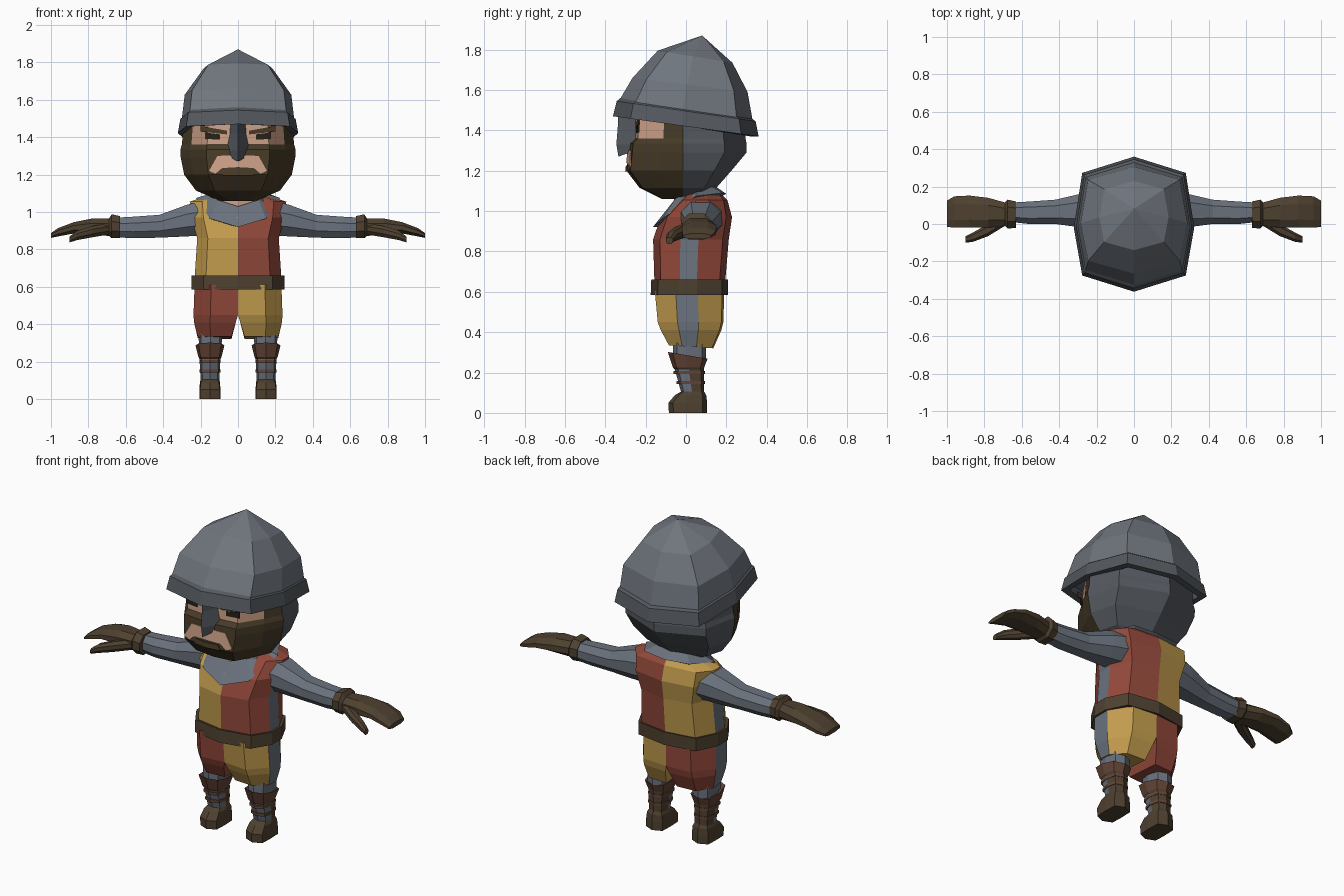
import bpy, bmesh, math
from mathutils import Vector

if "Cube" in bpy.data.objects:
    bpy.data.objects.remove(bpy.data.objects["Cube"])

COLOURS = {
    "steel": (0.162, 0.181, 0.209), "dark_steel": (0.09, 0.10, 0.115),
    "mail": (0.145, 0.168, 0.205), "yellow": (0.54, 0.33, 0.075),
    "red": (0.29, 0.066, 0.043), "leather": (0.076, 0.052, 0.029),
    "beard_brown": (0.064, 0.044, 0.021), "skin": (0.61, 0.352, 0.242),
    "boot_brown": (0.127, 0.058, 0.036), "eye_dark": (0.02, 0.015, 0.01),
}
MATS = {}
for name, c in COLOURS.items():
    MATS[name] = bpy.data.materials.new(name)
    MATS[name].diffuse_color = (*c, 1)


def finish(name, bm, colours, mirror=False):
    bmesh.ops.recalc_face_normals(bm, faces=bm.faces)
    me = bpy.data.meshes.new(name)
    bm.to_mesh(me)
    bm.free()
    ob = bpy.data.objects.new(name, me)
    bpy.context.collection.objects.link(ob)
    for c in colours:
        me.materials.append(MATS[c])
    if mirror:
        mod = ob.modifiers.new("mirror", 'MIRROR')
        mod.use_mirror_merge = False
    return ob


def loft(name, rings, colours, rule=None, mirror=False, closed=False):
    """Skin a list of rings; rule(ring, side, centre) picks the colour."""
    bm = bmesh.new()
    vs = [[bm.verts.new(p) for p in r] for r in rings]
    n = len(rings[0])
    for i in range(len(vs) if closed else len(vs) - 1):
        a, b = vs[i], vs[(i + 1) % len(vs)]
        for j in range(n):
            k = (j + 1) % n
            f = bm.faces.new((a[j], a[k], b[k], b[j]))
            if rule:
                f.material_index = rule(i, j, f.calc_center_median())
    if not closed:
        bm.faces.new(vs[0])
        bm.faces.new(vs[-1])
    bmesh.ops.remove_doubles(bm, verts=bm.verts, dist=0.0005)
    return finish(name, bm, colours, mirror)


def sym(half):
    """Mirror a front-to-back half outline into a full ring."""
    return half + [(-x, y, z) for x, y, z in reversed(half[1:-1])]


def oct_ring(z, rx, yf, yb, tilt=0, cx=0, kx=0.86, ky=0.76):
    """Eight-sided ring; tilt raises the front and lowers the back."""
    cy, ry = (yf + yb) / 2, (yb - yf) / 2
    shape = [(0, -1), (kx, -ky), (1, -0.05), (kx, ky), (0, 1),
             (-kx, ky), (-1, -0.05), (-kx, -ky)]
    return [(cx + u * rx, cy + v * ry, z - v * tilt) for u, v in shape]


def x_ring(x, y0, y1, z0, z1):
    """Eight-sided ring across the x axis, for arms and hands."""
    cy, cz, ry, rz = (y0 + y1) / 2, (z0 + z1) / 2, (y1 - y0) / 2, (z1 - z0) / 2
    return [(x, cy + u * ry, cz + v * rz) for u, v in
            ((-1, -.4), (-1, .4), (-.5, 1), (.5, 1), (1, .4), (1, -.4), (.5, -1), (-.5, -1))]


def plate(name, outline, y_of, colour):
    """Thin mirrored plate lying on the face."""
    bm = bmesh.new()
    f = bm.faces.new([bm.verts.new((x, y_of(x, z) - 0.006, z)) for x, z in outline])
    ext = bmesh.ops.extrude_face_region(bm, geom=[f], use_keep_orig=True)
    for v in ext["geom"]:
        if isinstance(v, bmesh.types.BMVert):
            v.co.y += 0.008
    finish(name, bm, [colour], mirror=True)


# Helmet dome, brim and nose guard
loft("helmet_dome", [
    oct_ring(1.47, .300, -.335, .335, .05), oct_ring(1.50, .300, -.33, .33, .05),
    oct_ring(1.625, .285, -.265, .305, .035), oct_ring(1.765, .185, -.14, .23, .03),
    [(0, .08, 1.87)] * 8][:4] + [oct_ring(1.87, .0001, .0799, .0801)], ["steel"])
loft("helmet_brim", [
    oct_ring(1.42, .285, -.32, .32, .05), oct_ring(1.42, .322, -.362, .36, .05),
    oct_ring(1.495, .308, -.343, .345, .05), oct_ring(1.51, .290, -.325, .325, .05)],
    ["dark_steel"], closed=True)
loft("nose_guard", [
    [(-w, ys, z - d), (0, yr, z), (w, ys, z - d)] for z, w, ys, yr, d in
    ((1.52, .04, -.25, -.335, 0), (1.42, .042, -.25, -.338, 0),
     (1.33, .062, -.25, -.345, 0), (1.27, .055, -.25, -.335, -.03))], ["dark_steel"])


# Head: skin face, beard in front, hood behind
def head_ring(z, sx, yf, yb):
    s = -.015
    return sym([(u * sx, s + (v * (yb - s) if v > 0 else -v * (yf - s)), z) for u, v in
                ((0, -1), (.55, -.93), (.83, -.4), (1, 0), (.86, .65), (0, 1))])


def head_rule(i, j, c):
    m = min(j, 9 - j)
    if m > 2:
        return 2
    return 0 if m < 2 and i == 0 else 1


loft("head", [head_ring(*r) for r in (
    (1.48, .290, -.25, .29), (1.36, .300, -.255, .295), (1.335, .308, -.28, .30),
    (1.29, .306, -.285, .30), (1.20, .288, -.295, .225), (1.115, .225, -.23, .15),
    (1.06, .10, -.12, .08))], ["skin", "beard_brown", "dark_steel"], head_rule)
brow_y = lambda x, z: -.251 + .105 * x
beard_y = lambda x, z: -.295 + .125 * x + .115 * (z - 1.2)
plate("mouth_patch", [(0, 1.305), (.11, 1.30), (.155, 1.22), (.12, 1.205), (.085, 1.235),
                      (0, 1.24)], beard_y, "skin")
plate("mouth", [(0, 1.225), (.07, 1.225), (.085, 1.195), (0, 1.195)], beard_y, "beard_brown")
plate("eyebrows", [(.06, 1.415), (.06, 1.435), (.2, 1.46), (.2, 1.43)], brow_y, "beard_brown")
plate("eyes", [(.095, 1.388), (.095, 1.415), (.175, 1.425), (.175, 1.39)], brow_y, "eye_dark")
loft("neck", [oct_ring(z, .11, -.06, .14) for z in (1.0, 1.13)], ["skin"])


# Torso in two halves of colour with side stripes
def body_ring(z, rx, yf, yb):
    d = yb - yf
    return sym([(u * rx, yf + v * d, z) for u, v in
                ((0, 0), (.74, .09), (1, .36), (1, .6), (.76, .92), (0, 1))])


def torso_rule(i, j, c):
    if min(j, 9 - j) == 2 and i < 2:
        return 2
    return 1 if c.x > 0 else 0


loft("torso", [body_ring(*r) for r in (
    (.60, .235, -.155, .19), (.86, .218, -.163, .212), (.97, .25, -.125, .228),
    (1.055, .258, -.035, .205), (1.09, .16, 0, .17))], ["yellow", "red", "mail"], torso_rule)
loft("belt", [body_ring(*r) for r in (
    (.59, .225, -.14, .18), (.585, .248, -.175, .208), (.66, .248, -.172, .208),
    (.655, .225, -.14, .18))], ["leather"], closed=True)

# Mail collar draped over the shoulders
loft("collar", [
    sym([(0, -.10, .92), (.12, -.05, .95), (.19, .05, 1.04), (.12, .15, 1.07), (0, .17, 1.07)]),
    sym([(0, -.165, .92), (.15, -.115, .965), (.225, .05, 1.075), (.15, .18, 1.09), (0, .20, 1.085)]),
    sym([(0, -.075, 1.03), (.11, -.05, 1.065), (.14, .05, 1.10), (.10, .13, 1.12), (0, .15, 1.12)])],
    ["mail"], closed=True)

# Sleeves, gloves and thumbs
loft("sleeves", [x_ring(*r) for r in (
    (.18, -.03, .18, .875, 1.06), (.27, -.02, .165, .87, 1.04), (.42, .0, .13, .863, .985),
    (.56, .0, .12, .86, .975), (.65, .01, .115, .865, .97))], ["mail"], mirror=True)
loft("gloves", [x_ring(*r) for r in (
    (.63, -.02, .12, .862, .978), (.675, -.025, .13, .86, .988), (.69, -.01, .115, .872, .965),
    (.78, -.02, .14, .88, .965), (.88, -.02, .152, .885, .945), (.96, -.02, .148, .87, .915),
    (1.0, -.015, .125, .862, .888))], ["leather"], mirror=True)
loft("thumbs", [x_ring(*r) for r in (
    (.69, -.01, .07, .88, .94), (.78, -.065, .0, .865, .925), (.86, -.095, -.045, .85, .90),
    (.90, -.10, -.065, .838, .87))], ["leather"], mirror=True)

# Breeches, one leg per colour, with a mail stripe down the outside
for side, colour, label in ((-1, "red", "left"), (1, "yellow", "right")):
    rings = []
    for z, x0, x1, yf, yb in ((.61, 0, .232, -.155, .19), (.45, .0, .238, -.14, .185),
                              (.41, .012, .235, -.125, .175), (.335, .035, .215, -.085, .135)):
        d, w = yb - yf, x1 - x0
        rings.append([(side * (x0 + u * w), yf + v * d, z - .015 * v * (z < .4)) for u, v in
                      ((0, .04), (.62, 0), (1, .3), (1, .62), (.66, .97), (0, 1))])
    loft("breeches_" + label, rings, [colour, "mail"], lambda i, j, c: int(j == 2))

# Stockings above the boots
loft("stockings", [oct_ring(z, r, -.065, .10, cx=.148, kx=.8) for z, r in
                   ((.26, .058), (.37, .066))], ["mail"], mirror=True)


# Boots with flared cuffs, mail shins, straps and blocky feet
def boot_rule(i, j, c):
    if i >= 5:
        return 1
    return 2 if i == 3 and j in (0, 7, 1, 6) else 0


loft("boots", [oct_ring(z, r, yf, yb, t, cx=.15, kx=k) for z, r, yf, yb, t, k in (
    (0, .056, -.085, .105, 0, .95), (.05, .056, -.087, .105, 0, .95),
    (.088, .054, -.055, .10, .0, .9), (.105, .05, -.025, .09, 0, .8),
    (.215, .056, -.055, .09, 0, .8), (.225, .062, -.065, .09, 0, .8),
    (.285, .077, -.09, .107, .017, .8), (.275, .06, -.065, .09, .01, .8))],
    ["leather", "boot_brown", "mail"], boot_rule, mirror=True)
for n, (z, yf) in enumerate(((.15, -.04), (.20, -.055))):
    loft("boot_strap_%d" % n, [oct_ring(h, .056 + .02 * (z - .15), yf - .006, .094, cx=.15, kx=.8)
                               for h in (z - .008, z + .008)], ["boot_brown"], mirror=True)

for m in bpy.data.materials:
    if m.users and not m.is_grease_pencil:
        m.use_nodes = True
        m.node_tree.nodes["Principled BSDF"].inputs["Base Color"].default_value = m.diffuse_color
